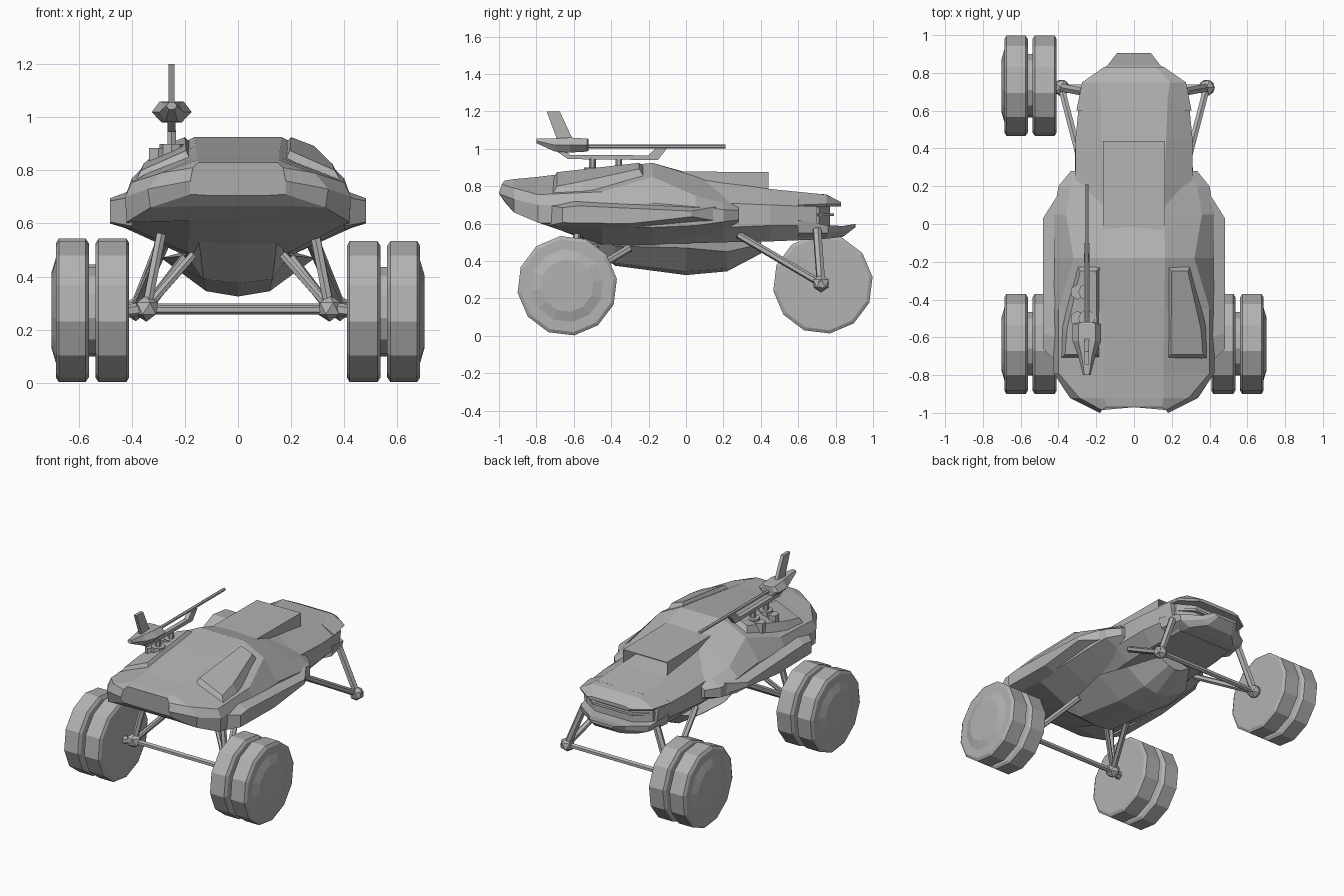
import bpy, bmesh, math
from mathutils import Vector, Matrix

if "Cube" in bpy.data.objects:
    bpy.data.objects.remove(bpy.data.objects["Cube"])

grey = bpy.data.materials.new("plain_grey")
grey.use_nodes = True
colour = (0.45, 0.45, 0.45, 1)
grey.diffuse_color = colour
grey.node_tree.nodes["Principled BSDF"].inputs["Base Color"].default_value = colour


def finish(name, bm):
    bmesh.ops.recalc_face_normals(bm, faces=bm.faces)
    mesh = bpy.data.meshes.new(name)
    bm.to_mesh(mesh)
    bm.free()
    mesh.materials.append(grey)
    obj = bpy.data.objects.new(name, mesh)
    bpy.context.collection.objects.link(obj)
    return obj


def skin(name, rings):
    """Join closed rings of points and cap both ends."""
    bm = bmesh.new()
    rows = [[bm.verts.new(p) for p in ring] for ring in rings]
    n = len(rows[0])
    for a, b in zip(rows, rows[1:]):
        for i in range(n):
            j = (i + 1) % n
            bm.faces.new((a[i], a[j], b[j], b[i]))
    bm.faces.new(rows[0])
    bm.faces.new(rows[-1])
    return finish(name, bm)


def hull(name, stations):
    """Each station: y, then half profile (x, z) from top centre to bottom centre."""
    rings = []
    for y, *half in stations:
        pts = half + [(-x, z) for x, z in reversed(half[1:-1])]
        rings.append([(x, y, z) for x, z in pts])
    return skin(name, rings)


def prism(name, pts, offset):
    return skin(name, [pts, [Vector(p) + Vector(offset) for p in pts]])


def side_prism(name, outline, x, width):
    return prism(name, [(x - width / 2, y, z) for y, z in outline], (width, 0, 0))


def bar(name, a, b, r=0.018, sides=6):
    a, b = Vector(a), Vector(b)
    bm = bmesh.new()
    turn = (b - a).to_track_quat("Z", "Y").to_matrix().to_4x4()
    bmesh.ops.create_cone(bm, cap_ends=True, segments=sides, radius1=r, radius2=r,
                          depth=(b - a).length,
                          matrix=Matrix.Translation((a + b) / 2) @ turn)
    return finish(name, bm)


def ball(name, p, r):
    bm = bmesh.new()
    bmesh.ops.create_icosphere(bm, subdivisions=1, radius=r, matrix=Matrix.Translation(p))
    return finish(name, bm)


def wheel(name, side, y, z):
    # double tyre with a narrow hub between and a raised cap outside
    profile = [(.41, .25), (.42, .268), (.525, .268), (.537, .25), (.537, .17), (.562, .17),
               (.562, .25), (.574, .268), (.675, .268), (.686, .25), (.686, .195), (.702, .14)]
    turns = [math.radians(30 * k + 8) for k in range(12)]
    return skin(name, [[(side * x, y + r * math.cos(t), z + r * math.sin(t)) for t in turns]
                       for x, r in profile])


# Front shell: sloping nose, roof and shoulders
nose = [(0, -.97, .83), (.15, -.97, .83), (.17, -.985, .81), (.18, -1, .76), (.18, -.965, .71), (.1, -.96, .705), (0, -.96, .705)]
front = [
    (-.92, (0, .838), (.155, .838), (.29, .79), (.34, .73), (.33, .66), (.17, .665), (0, .665)),
    (-.79, (0, .85), (.155, .85), (.40, .755), (.425, .70), (.42, .605), (.18, .61), (0, .61)),
    (-.45, (0, .893), (.16, .893), (.40, .77), (.425, .70), (.42, .59), (.19, .49), (0, .48)),
    (-.18, (0, .925), (.165, .925), (.32, .85), (.42, .71), (.42, .58), (.2, .48), (0, .48)),
    (.05, (0, .86), (.16, .855), (.36, .75), (.425, .69), (.42, .59), (.2, .51), (0, .51)),
    (.2, (0, .80), (.15, .80), (.335, .71), (.40, .675), (.40, .61), (.2, .53), (0, .53)),
    (.28, (0, .77), (.14, .77), (.29, .70), (.335, .67), (.335, .62), (.2, .55), (0, .55))]
rings = [nose + [(-x, y, z) for x, y, z in nose[-2:0:-1]]]
for y, *half in front:
    rings.append([(x, y, z) for x, z in half] + [(-x, y, z) for x, z in half[-2:0:-1]])
skin("front_shell", rings)

# Rear body and its tail
hull("rear_body", [
    (-.16, (0, .88), (.16, .88), (.31, .76), (.31, .58), (.2, .49), (0, .49)),
    (.2, (0, .82), (.16, .82), (.31, .71), (.315, .58), (.22, .50), (0, .50)),
    (.45, (0, .785), (.17, .785), (.31, .70), (.305, .59), (.22, .505), (0, .505)),
    (.7, (0, .76), (.18, .76), (.285, .69), (.27, .59), (.2, .515), (0, .515))])
hull("tail_roof", [
    (.6, (0, .768), (.17, .768), (.305, .70), (.29, .685), (0, .685)),
    (.75, (0, .756), (.19, .755), (.275, .705), (.265, .69), (0, .69)),
    (.83, (0, .715), (.12, .715), (.16, .705), (.15, .692), (0, .692))])
hull("tail_panel", [
    (.6, (0, .70), (.27, .70), (.27, .58), (0, .58)),
    (.71, (0, .70), (.25, .70), (.25, .58), (0, .58)),
    (.77, (0, .70), (.14, .70), (.14, .58), (0, .58))])
hull("tail_slat", [
    (.7, (0, .655), (.26, .655), (.26, .64), (0, .64)),
    (.79, (0, .655), (.15, .655), (.15, .64), (0, .64))])
hull("tail_bumper", [
    (.6, (0, .60), (.295, .62), (.28, .55), (.2, .512), (0, .512)),
    (.76, (0, .59), (.26, .59), (.25, .55), (.18, .52), (0, .52)),
    (.84, (0, .588), (.14, .588), (.13, .56), (.10, .53), (0, .53)),
    (.905, (0, .598), (.09, .598), (.08, .585), (.06, .58), (0, .58))])

# Belly keel
hull("belly", [
    (-.6, (0, .6), (.2, .6), (.15, .56), (0, .555)),
    (-.38, (0, .55), (.19, .48), (.13, .39), (0, .375)),
    (0, (0, .55), (.29, .47), (.12, .345), (0, .325)),
    (.22, (0, .55), (.24, .45), (.1, .36), (0, .345)),
    (.4, (0, .52), (.12, .49), (.05, .45), (0, .44))])

# Rear-facing intake with a recessed mouth
intake = hull("intake", [
    (-.14, (0, .88), (.165, .88), (.165, .75), (0, .75)),
    (.44, (0, .875), (.165, .875), (.165, .765), (0, .765))])
bm = bmesh.new()
bm.from_mesh(intake.data)
bm.faces.ensure_lookup_table()
mouth = max(bm.faces, key=lambda f: f.calc_center_median().y)
bmesh.ops.inset_region(bm, faces=[mouth], thickness=.022)
bmesh.ops.translate(bm, verts=list(mouth.verts), vec=(0, -.12, 0))
bm.to_mesh(intake.data)
bm.free()

for s, side in ((1, "left"), (-1, "right")):
    # Side sponson and its framing strip
    inner = [(-.74, .59), (-.74, .70), (-.6, .725), (.16, .69), (.16, .615), (-.3, .575)]
    outer = [(-.66, .605), (-.66, .685), (-.58, .695), (.03, .667), (.03, .637), (-.3, .60)]
    skin(side + "_sponson", [[(s * .40, y, z) for y, z in inner],
                             [(s * .482, y, z) for y, z in outer]])
    # Raised shoulder plate, chamfered around its rim
    top = [(.20, -.25, .925), (.285, -.25, .893), (.355, -.56, .825), (.365, -.69, .80), (.195, -.69, .875)]
    rim = [(.175, -.22, .90), (.30, -.22, .84), (.385, -.55, .765), (.39, -.715, .755), (.175, -.715, .83)]
    skin(side + "_shoulder_plate", [[(s * x, y, z) for x, y, z in ring] for ring in (rim, top)])

    # Front suspension
    hub = (s * .345, -.62, .28)
    ball(side + "_front_joint", hub, .05)
    bar(side + "_front_axle", hub, (s * .42, -.635, .27), .025)
    bar(side + "_front_upright", hub, (s * .29, -.58, .56), .02)
    bar(side + "_front_brace", hub, (s * .2, -.3, .47), .02)
    bar(side + "_front_arm", hub, (s * .17, -.48, .48), .016)
    wheel(side + "_front_wheel", s, -.635, .268)

    # Rear suspension
    hub = (s * .385, .722, .28)
    ball(side + "_rear_joint", hub, .048)
    bar(side + "_rear_upright", hub, (s * .27, .70, .57), .024)
    bar(side + "_rear_brace", hub, (s * .27, .28, .54), .02)
    bar(side + "_rear_stub", hub, (s * .42, .73, .28), .025)

bar("front_tie_rod", (-.345, -.62, .275), (.345, -.62, .275))
bar("rear_tie_rod", (-.385, .722, .28), (.385, .722, .28))
wheel("right_rear_wheel", -1, .732, .278)

# Roof gun on the right shoulder
gx = -.25
rings = []
for y, w, low, high in ((-.8, .02, 1.03, 1.055), (-.7, .045, .985, 1.055),
                        (-.62, .075, .98, 1.06), (-.53, .075, .985, 1.055), (-.52, .05, .99, 1.05)):
    mid = (low + high) / 2
    rings.append([(gx + x, y, z) for x, z in ((-w, mid), (-w * .6, high), (w * .6, high),
                                              (w, mid), (w * .5, low), (-w * .5, low))])
skin("gun_body", rings)
side_prism("gun_fin", [(-.745, 1.2), (-.675, 1.2), (-.605, 1.05), (-.69, 1.05)], gx, .022)
side_prism("gun_rail", [(-.69, .985), (-.63, .945), (-.15, .94), (-.10, 1.005),
                        (-.16, 1.005), (-.20, .965), (-.62, .968), (-.64, .985)], gx, .03)
bar("gun_barrel", (gx, -.53, 1.013), (gx, .21, 1.013), .011)
for i, y in enumerate((-.5, -.36)):
    bar(f"gun_post_{i}", (gx, y, .84), (gx, y, .95), .018)
    bar(f"gun_mount_{i}", (gx, y, .82), (gx, y, .90), .045, 8)
    bar(f"gun_pod_{i}", (gx - .05, y, .80), (gx - .05, y, .885), .04, 6)
